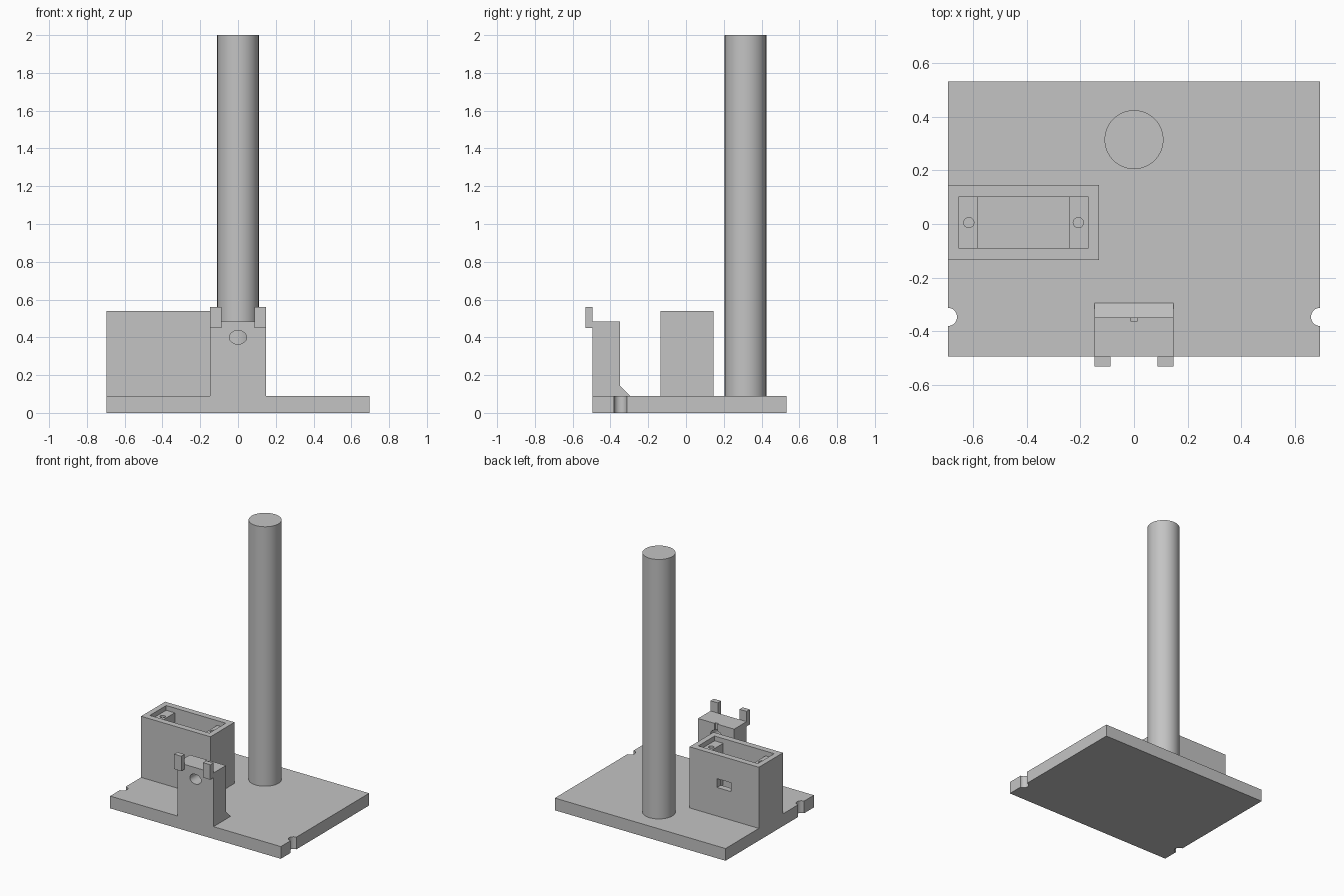
import bpy
import bmesh
from math import radians

cube = bpy.data.objects.get("Cube")
if cube:
    bpy.data.objects.remove(cube, do_unlink=True)

grey = bpy.data.materials.new("matte grey")
grey.use_nodes = True
colour = (0.55, 0.55, 0.55, 1)
grey.diffuse_color = colour
grey.node_tree.nodes["Principled BSDF"].inputs["Base Color"].default_value = colour

BASE_TOP = 0.09


def finish(name, bm):
    bmesh.ops.recalc_face_normals(bm, faces=bm.faces)
    mesh = bpy.data.meshes.new(name)
    bm.to_mesh(mesh)
    bm.free()
    mesh.materials.append(grey)
    obj = bpy.data.objects.new(name, mesh)
    bpy.context.collection.objects.link(obj)
    return obj


def prism(name, profile, axis, start, end):
    """Extrude a 2D outline along x (outline in y, z) or z (outline in x, y)."""
    bm = bmesh.new()
    place = (lambda a, b: (start, a, b)) if axis == "x" else (lambda a, b: (a, b, start))
    face = bm.faces.new([bm.verts.new(place(a, b)) for a, b in profile])
    extruded = bmesh.ops.extrude_face_region(bm, geom=[face])["geom"]
    step = (end - start, 0, 0) if axis == "x" else (0, 0, end - start)
    bmesh.ops.translate(bm, vec=step,
                        verts=[v for v in extruded if isinstance(v, bmesh.types.BMVert)])
    return finish(name, bm)


def box(name, x, y, z):
    return prism(name, [(x[0], y[0]), (x[1], y[0]), (x[1], y[1]), (x[0], y[1])], "z", *z)


def cylinder(name, radius, depth, centre, sides=48):
    bm = bmesh.new()
    bmesh.ops.create_cone(bm, cap_ends=True, segments=sides, radius1=radius,
                          radius2=radius, depth=depth)
    obj = finish(name, bm)
    obj.location = centre
    return obj


def activate(obj):
    bpy.ops.object.select_all(action="DESELECT")
    obj.select_set(True)
    bpy.context.view_layer.objects.active = obj


def cut(obj, *cutters):
    for cutter in cutters:
        cutter.hide_render = True
        mod = obj.modifiers.new("cut", "BOOLEAN")
        mod.operation = "DIFFERENCE"
        mod.solver = "EXACT"
        mod.object = cutter
        activate(obj)
        bpy.ops.object.modifier_apply(modifier=mod.name)
        bpy.data.objects.remove(cutter, do_unlink=True)


def smooth(obj):
    activate(obj)
    bpy.ops.object.shade_smooth_by_angle(angle=radians(30))


# Base plate with a round notch in each side
base = box("base_plate", (-0.695, 0.695), (-0.495, 0.533), (0, BASE_TOP))
cut(base, *[cylinder("notch_cutter", 0.034, 0.4, (s * 0.695, -0.347, 0)) for s in (-1, 1)])
smooth(base)

# Tall round column
column = cylinder("column", 0.11, 2 - BASE_TOP, (0, 0.315, (2 + BASE_TOP) / 2), 64)
smooth(column)

# Open housing: shallow recess, deep pocket between two ledges, cable slot, screw holes
housing = box("housing", (-0.695, -0.13), (-0.135, 0.145), (BASE_TOP, 0.54))
cut(housing,
    box("recess_cutter", (-0.655, -0.17), (-0.09, 0.10), (0.505, 0.7)),
    box("pocket_cutter", (-0.585, -0.24), (-0.09, 0.10), (0, 0.6)),
    box("slot_cutter", (-0.47, -0.355), (0.05, 0.3), (0.30, 0.365)),
    *[cylinder("screw_cutter", 0.019, 0.3, (x, 0.005, 0.5), 24) for x in (-0.617, -0.208)])
smooth(housing)

# Front post with a chamfered foot, an oval through hole and a cable groove
post = prism("front_post", [(-0.495, BASE_TOP), (-0.295, BASE_TOP), (-0.35, 0.145),
                            (-0.35, 0.485), (-0.495, 0.485)], "x", -0.147, 0.147)
oval = cylinder("oval_cutter", 0.036, 0.6, (0, -0.42, 0.40))
oval.rotation_euler.x = radians(90)
oval.scale.x = 1.27
cut(post, oval, box("groove_cutter", (-0.013, 0.013), (-0.363, -0.3), (0.40, 0.6)))
smooth(post)

# Two prongs on the upper front corners of the post
for side, name in ((-1, "right_prong"), (1, "left_prong")):
    x = sorted((side * 0.147, side * 0.088))
    box(name, x, (-0.533, -0.495), (0.45, 0.56))
